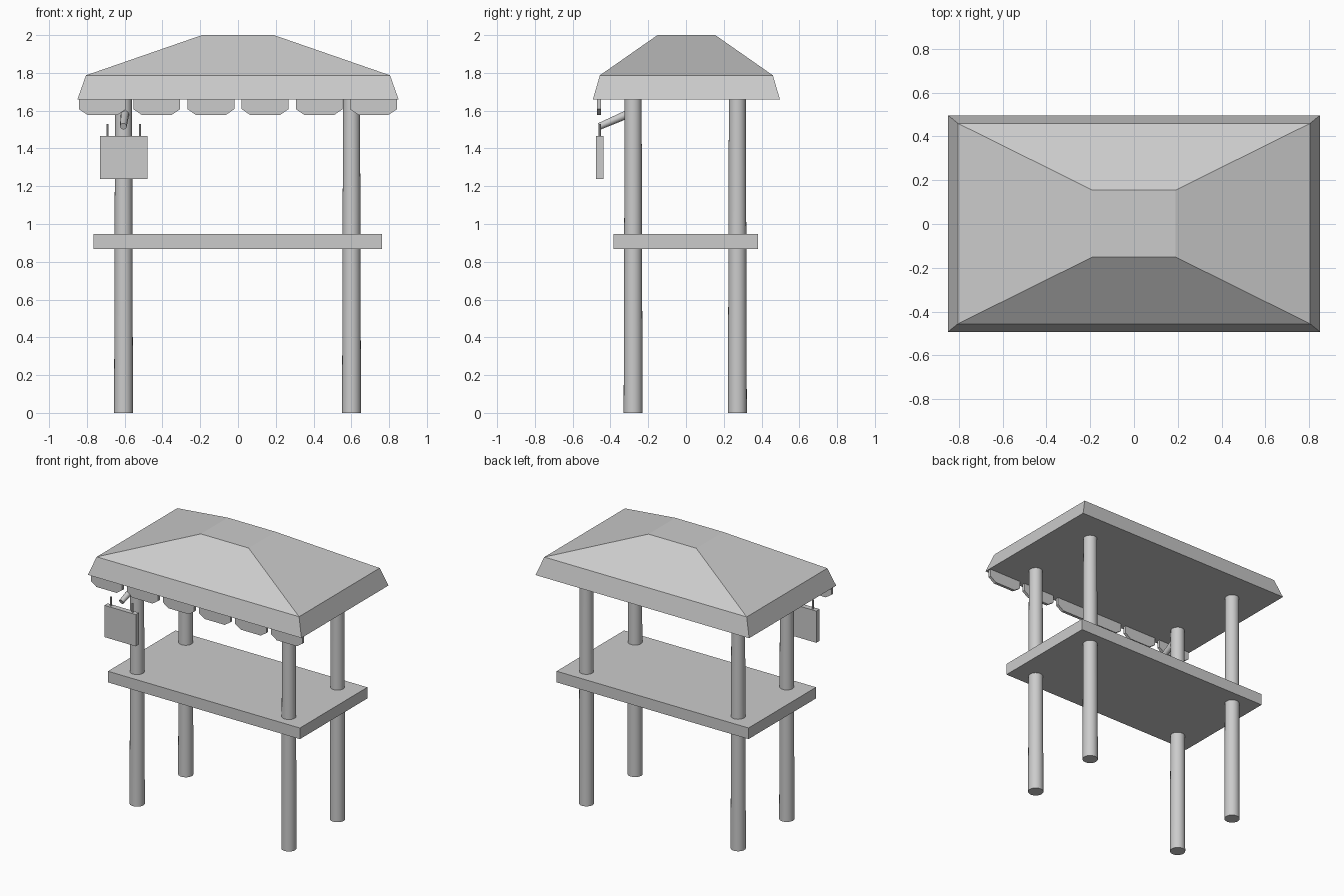
import bpy, bmesh, math
from mathutils import Vector

cube = bpy.data.objects.get("Cube")
if cube:
    bpy.data.objects.remove(cube, do_unlink=True)

grey = bpy.data.materials.new("plain_grey")
grey.use_nodes = True
grey.diffuse_color = (0.6, 0.6, 0.6, 1)
grey.node_tree.nodes["Principled BSDF"].inputs["Base Color"].default_value = grey.diffuse_color


def finish(name, bm):
    bmesh.ops.recalc_face_normals(bm, faces=bm.faces)
    mesh = bpy.data.meshes.new(name)
    bm.to_mesh(mesh)
    bm.free()
    mesh.materials.append(grey)
    obj = bpy.data.objects.new(name, mesh)
    bpy.context.collection.objects.link(obj)
    return obj


def box(name, low, high):
    low, high = Vector(low), Vector(high)
    bm = bmesh.new()
    bmesh.ops.create_cube(bm, size=1)
    bmesh.ops.scale(bm, vec=high - low, verts=bm.verts)
    bmesh.ops.translate(bm, vec=(low + high) / 2, verts=bm.verts)
    return finish(name, bm)


def rod(name, start, end, r_start, r_end, sides):
    start, end = Vector(start), Vector(end)
    axis = end - start
    bm = bmesh.new()
    bmesh.ops.create_cone(bm, cap_ends=True, segments=sides, radius1=r_start,
                          radius2=r_end, depth=axis.length)
    turn = Vector((0, 0, 1)).rotation_difference(axis).to_matrix()
    bmesh.ops.rotate(bm, matrix=turn, verts=bm.verts)
    bmesh.ops.translate(bm, vec=(start + end) / 2, verts=bm.verts)
    obj = finish(name, bm)
    bpy.ops.object.select_all(action='DESELECT')
    obj.select_set(True)
    bpy.context.view_layer.objects.active = obj
    bpy.ops.object.shade_smooth_by_angle(angle=math.radians(40))
    return obj


# Hipped roof: stacked rectangles (half width, half depth, height)
bm = bmesh.new()
rings = []
for hx, hy, z in [(0.85, 0.495, 1.66), (0.805, 0.458, 1.787), (0.19, 0.153, 2.0)]:
    rings.append([bm.verts.new((sx * hx, sy * hy + 0.002, z))
                  for sx, sy in ((-1, -1), (1, -1), (1, 1), (-1, 1))])
for lower, upper in zip(rings, rings[1:]):
    for i in range(4):
        j = (i + 1) % 4
        bm.faces.new((lower[i], lower[j], upper[j], upper[i]))
bm.faces.new(rings[0])
bm.faces.new(rings[-1])
finish("roof", bm)

# Four tapered posts
for side, x in (("right", -0.606), ("left", 0.601)):
    for end, y in (("front", -0.28), ("back", 0.272)):
        rod(f"{end}_{side}_post", (x, y, 0), (x, y, 1.67), 0.05, 0.045, 24)

# Counter slab
box("counter", (-0.765, -0.385, 0.868), (0.762, 0.382, 0.948))

# Awning flaps with clipped lower corners along the front eave
for n in range(6):
    cx = (n - 2.5) * 0.287
    outline = [(-0.124, 1.665), (-0.124, 1.608), (-0.08, 1.578),
               (0.08, 1.578), (0.124, 1.608), (0.124, 1.665)]
    bm = bmesh.new()
    face = bm.faces.new([bm.verts.new((cx + x, -0.47, z)) for x, z in outline])
    extruded = bmesh.ops.extrude_face_region(bm, geom=[face])["geom"]
    bmesh.ops.translate(bm, vec=(0, 0.02, 0),
                        verts=[v for v in extruded if isinstance(v, bmesh.types.BMVert)])
    finish(f"awning_flap_{n + 1}", bm)

# Hanging sign, its two hangers and the bracket arm
box("sign_board", (-0.73, -0.476, 1.238), (-0.48, -0.438, 1.466))
for side, x in (("right", -0.691), ("left", -0.519)):
    rod(f"{side}_sign_hanger", (x, -0.456, 1.45), (x, -0.456, 1.53), 0.006, 0.006, 8)
rod("sign_arm", (-0.607, -0.458, 1.517), (-0.597, -0.28, 1.594), 0.018, 0.023, 12)
